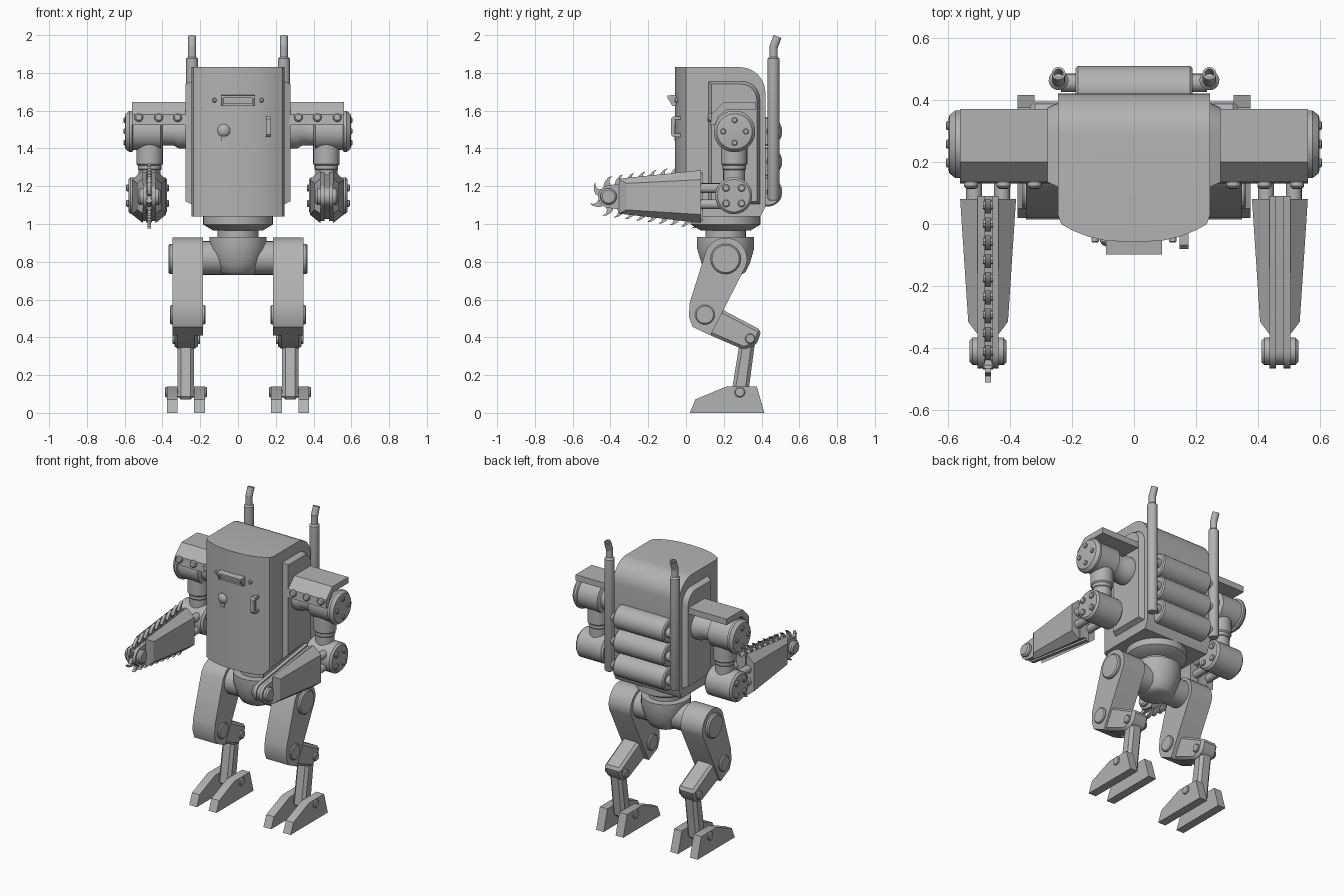
import bpy, bmesh, math
from mathutils import Vector

if "Cube" in bpy.data.objects:
    bpy.data.objects.remove(bpy.data.objects["Cube"])

grey = bpy.data.materials.new("steel_grey")
grey.diffuse_color = (0.45, 0.45, 0.45, 1)
grey.use_nodes = True
grey.node_tree.nodes["Principled BSDF"].inputs["Base Color"].default_value = grey.diffuse_color


def make(name, verts, faces, bevel=0.0):
    """Mesh object with clean normals, optional chamfer, smooth by angle."""
    bm = bmesh.new()
    vs = [bm.verts.new(v) for v in verts]
    for f in faces:
        bm.faces.new([vs[i] for i in f])
    bmesh.ops.recalc_face_normals(bm, faces=bm.faces)
    if bevel:
        bmesh.ops.bevel(bm, geom=list(bm.edges), offset=bevel, segments=1,
                        affect='EDGES', clamp_overlap=True)
    me = bpy.data.meshes.new(name)
    bm.to_mesh(me)
    bm.free()
    me.materials.append(grey)
    me.shade_smooth()
    me.set_sharp_from_angle(angle=math.radians(32))
    ob = bpy.data.objects.new(name, me)
    bpy.context.collection.objects.link(ob)
    return ob


def loft(name, a, b, bevel=0.0):
    """Solid between two matching rings."""
    n = len(a)
    faces = [list(range(n)), list(range(n, 2 * n))]
    faces += [[i, (i + 1) % n, n + (i + 1) % n, n + i] for i in range(n)]
    return make(name, list(a) + list(b), faces, bevel)


def side_prism(name, pts, x0, x1, bevel=0.0):
    """(y, z) outline extruded along x."""
    return loft(name, [(x0, y, z) for y, z in pts], [(x1, y, z) for y, z in pts], bevel)


def box(name, x0, x1, y0, y1, z0, z1):
    return side_prism(name, [(y0, z0), (y1, z0), (y1, z1), (y0, z1)], x0, x1)


def lathe(name, origin, axis, profile, segs=24):
    """(radius, distance) profile turned around an axis."""
    o, d = Vector(origin), Vector(axis).normalized()
    u = d.orthogonal().normalized()
    w = d.cross(u)
    verts, faces = [], []
    for r, h in profile:
        for i in range(segs):
            t = 2 * math.pi * i / segs
            verts.append(o + d * h + (u * math.cos(t) + w * math.sin(t)) * r)
    for k in range(len(profile) - 1):
        for i in range(segs):
            j = (i + 1) % segs
            faces.append([k * segs + i, k * segs + j, (k + 1) * segs + j, (k + 1) * segs + i])
    faces += [list(range(segs)), list(range(len(verts) - segs, len(verts)))]
    return make(name, verts, faces)


def rod(name, origin, axis, r, a, b, c=0.0, segs=24):
    """Cylinder from a to b with end chamfer c."""
    prof = [(r - c, a), (r, a + c), (r, b - c), (r - c, b)] if c else [(r, a), (r, b)]
    return lathe(name, origin, axis, prof, segs)


def arc(cy, cz, r, a0, a1, n):
    ts = [math.radians(a0 + (a1 - a0) * i / n) for i in range(n + 1)]
    return [(cy + r * math.cos(t), cz + r * math.sin(t)) for t in ts]


# Body: curved-front plan cut by a side outline with a rounded top back edge
half = [(0.245, 0.43), (0.245, 0.03), (0.235, 0.0), (0.2, -0.02), (0.15, -0.04), (0.09, -0.054)]
plan = half + [(0, -0.058)] + [(-x, y) for x, y in reversed(half)]
body = loft("body", [(x, y, 1.04) for x, y in plan], [(x, y, 1.83) for x, y in plan])
outline = [(-0.2, 0.9), (-0.2, 1.83), (0.1, 1.83)] + arc(0.285, 1.695, 0.135, 90, 0, 10)
outline += [(0.42, 1.09), (0.395, 1.04), (0.395, 0.9)]
cutter = side_prism("body_cutter", [(y, z + (0.0005 if z > 1.829 else 0)) for y, z in outline], -0.5, 0.5)
mod = body.modifiers.new("outline", 'BOOLEAN')
mod.operation, mod.object, mod.solver = 'INTERSECT', cutter, 'EXACT'
dg = bpy.context.evaluated_depsgraph_get()
body.data = bpy.data.meshes.new_from_object(body.evaluated_get(dg))
body.modifiers.clear()
bpy.data.objects.remove(cutter)
body.data.shade_smooth()
body.data.set_sharp_from_angle(angle=math.radians(32))

# Vision slot frame with awning, bolts, lock and handle
side_prism("slot_awning", [(-0.04, 1.685), (-0.098, 1.68), (-0.098, 1.668), (-0.04, 1.668)], -0.09, 0.09)
box("slot_sill", -0.09, 0.09, -0.072, -0.04, 1.625, 1.637)
box("slot_back", -0.08, 0.08, -0.062, -0.04, 1.63, 1.67)
for s in (-1, 1):
    side_prism("slot_cheek", [(-0.04, 1.625), (-0.072, 1.625), (-0.098, 1.668), (-0.04, 1.68)], s * 0.09, s * 0.078)
    rod("slot_bolt", (s * 0.125, -0.04, 1.655), (0, -1, 0), 0.012, 0, 0.02, 0.004, 12)
lathe("lock_knob", (-0.075, -0.05, 1.495), (0, -1, 0), [(0.034, 0), (0.034, 0.008), (0.026, 0.018), (0.01, 0.024)])
box("lock_tab", -0.09, -0.06, -0.062, -0.04, 1.44, 1.465)
side_prism("door_handle", [(-0.02, 1.57), (-0.068, 1.57), (-0.08, 1.557), (-0.08, 1.475), (-0.068, 1.46), (-0.02, 1.46),
                           (-0.02, 1.478), (-0.06, 1.478), (-0.06, 1.552), (-0.02, 1.552)], 0.147, 0.175)

# Back tanks
for z in (1.17, 1.33, 1.49):
    rod("back_tank", (0, 0.432, z), (1, 0, 0), 0.078, -0.188, 0.188, 0.008, 28)
    rod("tank_feed", (0, 0.455, z), (1, 0, 0), 0.03, -0.235, 0.235, 0, 14)

# Waist and pelvis
lathe("waist_ring", (0, 0.21, 0), (0, 0, 1), [(0.13, 0.965), (0.185, 0.998), (0.185, 1.045)], 32)
rod("waist_neck", (0, 0.21, 0), (0, 0, 1), 0.108, 0.9, 1.0)
lathe("pelvis", (0, 0.21, 0), (0, 0, 1), [(0.08, 0.73), (0.105, 0.745), (0.128, 0.79), (0.152, 0.87),
                                          (0.152, 0.93), (0.1, 0.932)], 28)
rod("hip_axle", (0, 0.21, 0.82), (1, 0, 0), 0.09, -0.2, 0.2)


def teeth(x, path, n):
    """Hooked saw teeth spread evenly along a path."""
    pts = [Vector(p) for p in path]
    lens = [(b - a).length for a, b in zip(pts, pts[1:])]
    hook = [(-0.02, -0.015), (0.02, -0.015), (0.026, 0.006), (0.016, 0.024), (-0.006, 0.042),
            (-0.026, 0.046), (-0.01, 0.032), (-0.006, 0.014)]
    for k in range(n):
        d = sum(lens) * (k + 0.5) / n
        i = 0
        while d > lens[i]:
            d -= lens[i]
            i += 1
        t = (pts[i + 1] - pts[i]).normalized()
        out = Vector((-t.y, t.x)) * -1
        c = pts[i] + t * d
        ring = [c + t * a + out * b for a, b in hook]
        side_prism("saw_tooth", [(p.x, p.y) for p in ring], x - 0.01, x + 0.01)
        m = c - out * 0.004
        rod("chain_link", (x, m.x, m.y), (1, 0, 0), 0.014, -0.016, 0.016, 0, 8)


for s in (-1, 1):
    X = (s, 0, 0)

    # Raised side panel
    pan = [(0.115, 1.1), (0.115, 1.76), (0.3, 1.76)] + arc(0.3, 1.665, 0.095, 75, 0, 6) + [(0.395, 1.1)]
    inner = [(0.255 + (y - 0.255) * 0.86, 1.43 + (z - 1.43) * 0.94) for y, z in pan]
    loft("side_panel", [(s * 0.235, y, z) for y, z in pan], [(s * 0.278, y, z) for y, z in inner])

    # Exhaust stack with bent tip
    lathe("exhaust_pipe", (s * 0.243, 0.463, 0), (0, 0, 1),
          [(0.026, 1.125), (0.032, 1.135), (0.032, 1.875), (0.022, 1.885), (0.022, 1.945)], 18)
    lathe("exhaust_tip", (s * 0.243, 0.463, 1.935), (0, 0.38, 1),
          [(0.022, 0), (0.022, 0.062), (0.015, 0.062), (0.015, 0.02)], 18)

    # Shoulder: drum, hood and bolts
    sy, sz = 0.257, 1.49
    lathe("shoulder_drum", (0, sy, sz), X, [(0.09, 0.25), (0.09, 0.315), (0.075, 0.34), (0.075, 0.4), (0.1, 0.41),
                                            (0.1, 0.555), (0.11, 0.56), (0.11, 0.575), (0.094, 0.595), (0.085, 0.597)], 28)
    side_prism("shoulder_hood", [(0.37, 1.645), (0.2, 1.645), (0.135, 1.58), (0.13, 1.525), (0.165, 1.525),
                                 (0.17, 1.565), (0.212, 1.605), (0.37, 1.605)], s * 0.27, s * 0.56)
    for x in (0.32, 0.42, 0.525):
        rod("hood_bolt", (s * x, 0.14, 1.563), (0, -1, 0.08), 0.023, 0, 0.026, 0.007, 14)
    for k in range(4):
        a = math.pi / 2 * k
        rod("shoulder_bolt", (0, sy + 0.06 * math.cos(a), sz + 0.06 * math.sin(a)), X, 0.015, 0.58, 0.606, 0.004, 12)

    # Upper arm and elbow
    lathe("upper_arm", (s * 0.468, 0.255, 0), (0, 0, 1),
          [(0.058, 1.17), (0.058, 1.285), (0.062, 1.29), (0.062, 1.31), (0.07, 1.318), (0.07, 1.48)])
    ey, ez = 0.253, 1.15
    rod("elbow_drum", (0, ey, ez), X, 0.098, 0.375, 0.58, 0.012, 28)
    for k in range(4):
        a = math.pi / 2 * (k + 0.5)
        rod("elbow_bolt", (0, ey + 0.058 * math.cos(a), ez + 0.058 * math.sin(a)), X, 0.02, 0.365, 0.592, 0.005, 12)
    for x in (0.425, 0.515):
        for z in (1.105, 1.19):
            rod("forearm_rod", (s * x, 0.05, z), (0, 1, 0), 0.026, 0, 0.17, 0, 14)

    # Forearm: saw bar in three layers, tapered covers and nose roller
    def bar(r, d):
        return [(0.09, 1.275 - d)] + arc(-0.405, 1.145, r, 95, 265, 12) + [(0.09, 1.015 + d)]
    side_prism("bar_core", bar(0.05, 0.012), s * 0.45, s * 0.49)
    for x in (0.436, 0.482):
        side_prism("bar_plate", bar(0.06, 0), s * x, s * (x + 0.022))
    for x, q in ((0.436, -1), (0.504, 1)):
        o = s * q
        back = [(s * x, 0.08, 1.005), (s * x, 0.08, 1.285), (s * x + o * 0.056, 0.08, 1.235), (s * x + o * 0.056, 0.08, 1.05)]
        tip = [(s * x, -0.355, 1.055), (s * x, -0.355, 1.24), (s * x + o * 0.03, -0.315, 1.215), (s * x + o * 0.03, -0.315, 1.075)]
        loft("forearm_cover", back, tip)
    rod("nose_roller", (0, -0.41, 1.145), X, 0.044, 0.41, 0.53, 0.01, 18)
    if s < 0:
        teeth(-0.47, bar(0.06, 0), 20)

    # Thigh with hip and knee caps
    thigh = arc(0.21, 0.815, 0.113, -20, 155, 12) + [(0.02, 0.585), (0.015, 0.51), (0.035, 0.455), (0.13, 0.41)]
    side_prism("thigh", thigh, s * 0.185, s * 0.348)
    rod("hip_cap", (0, 0.21, 0.815), X, 0.08, 0.17, 0.368, 0.008)
    rod("knee_cap", (0, 0.1, 0.52), X, 0.052, 0.172, 0.36, 0.006, 20)

    # Shin, lower leg and ankle joint
    side_prism("shin", [(0.1, 0.58), (0.18, 0.553), (0.4, 0.437), (0.372, 0.357), (0.305, 0.335), (0.12, 0.415)],
               s * 0.213, s * 0.335, 0.016)
    rod("shin_cap", (0, 0.34, 0.393), X, 0.027, 0.2, 0.348, 0.005, 16)
    side_prism("lower_leg", [(0.29, 0.41), (0.37, 0.41), (0.325, 0.07), (0.235, 0.07)], s * 0.233, s * 0.32, 0.018)

    # Foot: two sole plates on one ankle pin
    foot = [(0.02, 0), (0.05, 0.072), (0.215, 0.14), (0.375, 0.14), (0.415, 0.0)]
    side_prism("foot_plate", foot, s * 0.175, s * 0.232)
    side_prism("foot_plate", foot, s * 0.32, s * 0.376)
    rod("ankle_pin", (0, 0.285, 0.11), X, 0.028, 0.165, 0.386, 0.005, 16)
